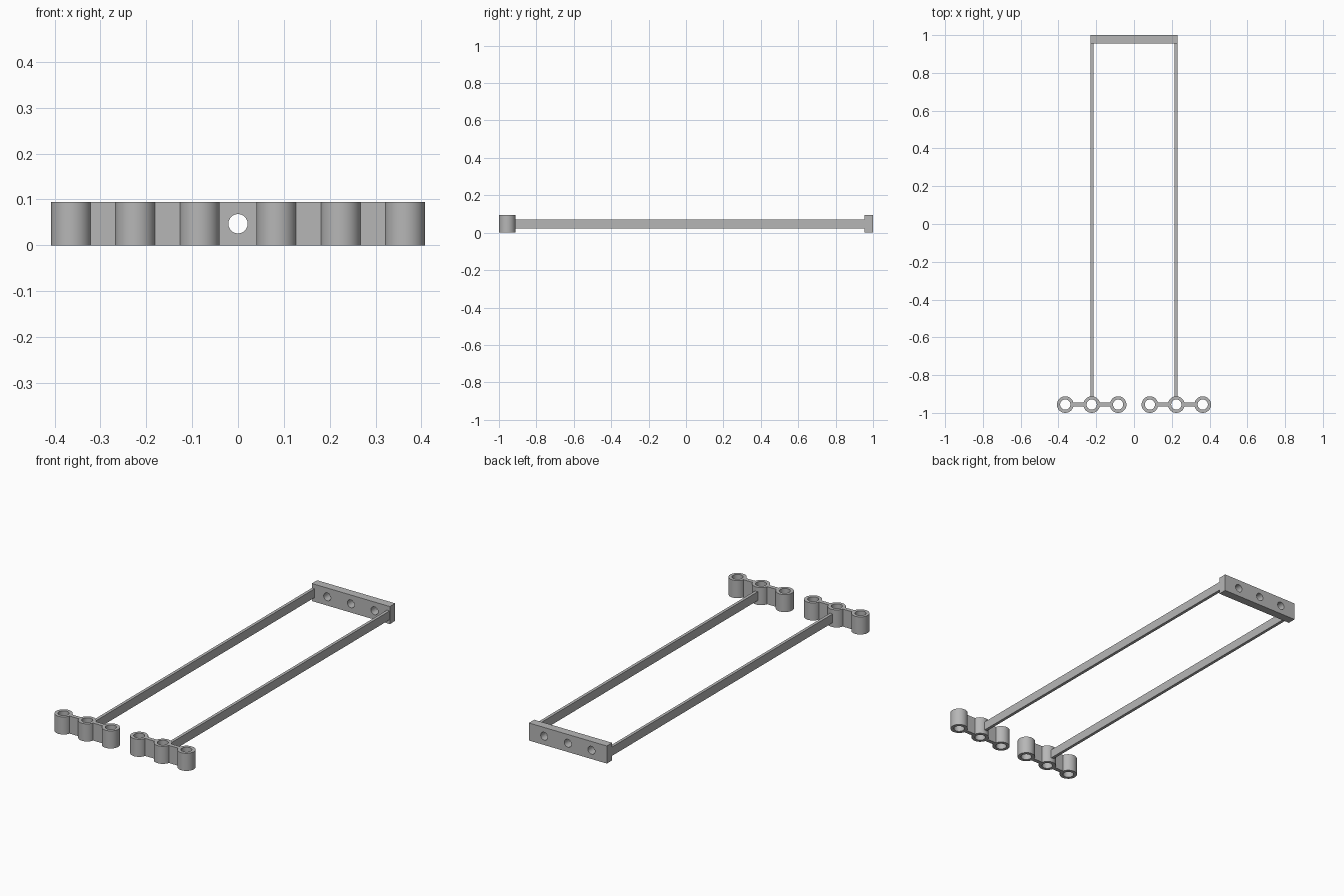
import bpy, math
from mathutils import Matrix

if "Cube" in bpy.data.objects:
    bpy.data.objects.remove(bpy.data.objects["Cube"])

HEIGHT = 0.094
PITCH = 0.14
RING_R, BORE_R = 0.044, 0.027
WEB_HALF = 0.0105
RING_X, RING_Y = 0.224, -0.956

grey = bpy.data.materials.new("grey plastic")
grey.diffuse_color = (0.47, 0.47, 0.47, 1)
grey.use_nodes = True
grey.node_tree.nodes["Principled BSDF"].inputs["Base Color"].default_value = grey.diffuse_color


def arc(cx, r, a0, a1, n):
    return [(cx + r * math.cos(a0 + (a1 - a0) * i / n),
             r * math.sin(a0 + (a1 - a0) * i / n)) for i in range(n + 1)]


def circle(cx, r, n=48):
    return arc(cx, r, 0, math.tau, n)[:-1]


def extruded(name, loops, depth, matrix):
    """Flat outline with holes, extruded about its own plane."""
    cu = bpy.data.curves.new(name + "_profile", 'CURVE')
    cu.dimensions = '2D'
    cu.fill_mode = 'BOTH'
    cu.extrude = depth / 2
    for pts in loops:
        sp = cu.splines.new('POLY')
        sp.points.add(len(pts) - 1)
        for p, (x, y) in zip(sp.points, pts):
            p.co = (x, y, 0, 1)
        sp.use_cyclic_u = True
    ob = bpy.data.objects.new(name, cu)
    bpy.context.collection.objects.link(ob)
    bpy.ops.object.select_all(action='DESELECT')
    ob.select_set(True)
    bpy.context.view_layer.objects.active = ob
    bpy.ops.object.convert(target='MESH')
    ob = bpy.context.object
    ob.name = name
    ob.data.transform(matrix)
    ob.data.materials.clear()
    ob.data.materials.append(grey)
    # weld caps to walls so the smoothing respects the rims
    bpy.ops.object.mode_set(mode='EDIT')
    bpy.ops.mesh.select_all(action='SELECT')
    bpy.ops.mesh.remove_doubles(threshold=0.0001)
    bpy.ops.mesh.normals_make_consistent(inside=False)
    bpy.ops.object.mode_set(mode='OBJECT')
    bpy.ops.object.shade_smooth_by_angle(angle=math.radians(30))
    return ob


# Bracket outline: three rings joined by thin webs, bored through
a = math.asin(WEB_HALF / RING_R)
outline = (arc(-PITCH, RING_R, a, math.tau - a, 44)
           + arc(0, RING_R, math.pi + a, math.tau - a, 20)
           + arc(PITCH, RING_R, a - math.pi, math.pi - a, 44)
           + arc(0, RING_R, a, math.pi - a, 20))
bracket_loops = [outline] + [circle(k * PITCH, BORE_R) for k in (-1, 0, 1)]

for side, s in (("left", -1), ("right", 1)):
    extruded(side + "_ring_bracket", bracket_loops, HEIGHT,
             Matrix.Translation((s * RING_X, RING_Y, HEIGHT / 2)))
    # Rail from the middle ring wall to the end plate
    x0, x1 = sorted((s * 0.214, s * 0.230))
    y0, y1 = RING_Y + 0.036, 0.965
    extruded(side + "_rail", [[(x0, y0), (x1, y0), (x1, y1), (x0, y1)]], 0.047,
             Matrix.Translation((0, 0, HEIGHT / 2)))

# End plate with three through holes, standing upright
w, h = 0.231, HEIGHT / 2
plate = [[(-w, -h), (w, -h), (w, h), (-w, h)]]
plate += [circle(k * PITCH, 0.021) for k in (-1, 0, 1)]
extruded("end_plate", plate, 0.045,
         Matrix.Translation((0, 0.9775, h)) @ Matrix.Rotation(math.pi / 2, 4, 'X'))
